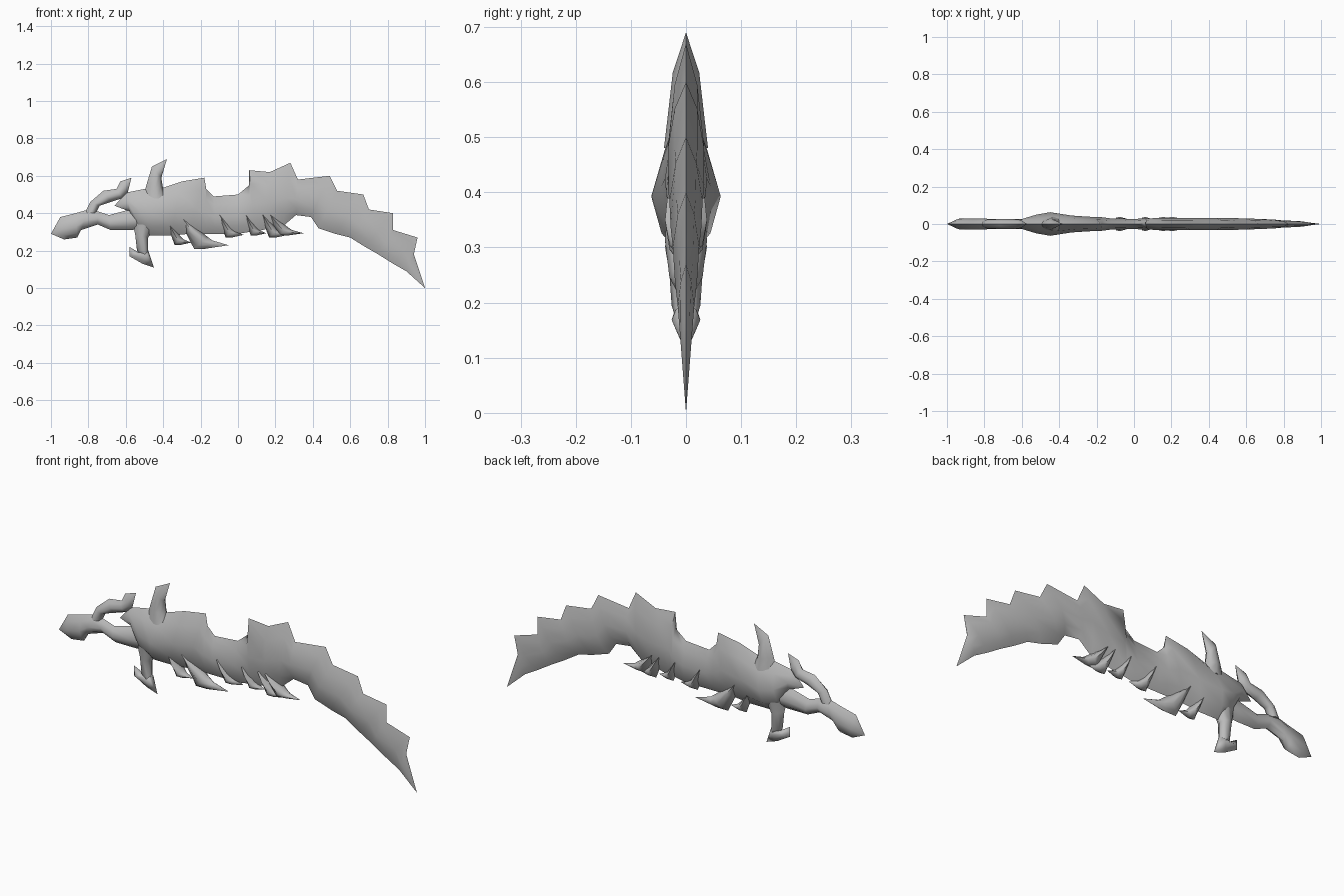
import bpy
import bmesh
from mathutils import Vector

cube = bpy.data.objects.get("Cube")
if cube:
    bpy.data.objects.remove(cube, do_unlink=True)

# One plain grey for the whole weapon
grey = bpy.data.materials.new("bone_grey")
grey.use_nodes = True
colour = (0.5, 0.5, 0.5, 1)
grey.diffuse_color = colour
grey.node_tree.nodes["Principled BSDF"].inputs["Base Color"].default_value = colour

# Lens cross-section: (share of the way from back edge to cutting edge, share of half width)
LENS = [(0, 0), (0.22, 0.62), (0.55, 1), (0.82, 0.7), (1, 0)]


def lens_ring(bm, station):
    """Closed ring of vertices between a back point and an edge point."""
    back_x, back_z, edge_x, edge_z, half_width = station
    back = Vector((back_x, 0, back_z))
    edge = Vector((edge_x, 0, edge_z))
    front_side = [(t, -w) for t, w in LENS]
    rear_side = [(t, w) for t, w in reversed(LENS[1:-1])]
    ring = []
    for t, w in front_side + rear_side:
        point = back.lerp(edge, t)
        point.y = w * half_width
        ring.append(bm.verts.new(point))
    return ring


def loft(name, stations):
    """Skin a row of lens-shaped rings into one closed, smooth part."""
    bm = bmesh.new()
    rings = [lens_ring(bm, station) for station in stations]
    count = len(rings[0])
    for first, second in zip(rings, rings[1:]):
        for i in range(count):
            j = (i + 1) % count
            bm.faces.new((first[i], first[j], second[j], second[i]))
    bm.faces.new(rings[0])
    bm.faces.new(list(reversed(rings[-1])))
    bmesh.ops.remove_doubles(bm, verts=bm.verts, dist=0.0005)
    bmesh.ops.recalc_face_normals(bm, faces=bm.faces)
    mesh = bpy.data.meshes.new(name)
    bm.to_mesh(mesh)
    bm.free()
    mesh.materials.append(grey)
    part = bpy.data.objects.new(name, mesh)
    bpy.context.collection.objects.link(part)
    # Smooth sides, crisp back and cutting edges
    bpy.ops.object.select_all(action="DESELECT")
    part.select_set(True)
    bpy.context.view_layer.objects.active = part
    bpy.ops.object.shade_smooth_by_angle(angle=1.1)
    return part


# Stations are back x, back z, edge x, edge z, half width
# Grip: thick guard end with one raised fin, narrowing to the middle
grip = [
    (-.66, .44, -.66, .44, 0),
    (-.6, .51, -.58, .41, .03),
    (-.5, .53, -.54, .31, .05),
    (-.42, .53, -.47, .28, .063),
    (-.3, .57, -.36, .28, .045),
    (-.18, .59, -.26, .29, .038),
    (-.17, .53, -.17, .29, .036),
    (-.13, .49, -.12, .29, .03),
    (0, .5, 0, .29, .027),
]

# Blade: stepped saw-tooth back over a sweeping cutting edge
blade = [
    (.06, .55, .06, .3, .03),
    (.06, .63, .09, .3, .03),
    (.17, .62, .17, .32, .033),
    (.28, .67, .24, .33, .033),
    (.32, .58, .31, .39, .033),
    (.49, .6, .39, .38, .033),
    (.53, .52, .43, .32, .033),
    (.67, .5, .52, .29, .03),
    (.7, .42, .6, .27, .028),
    (.83, .4, .68, .22, .024),
    (.83, .31, .75, .18, .02),
    (.96, .27, .83, .13, .015),
    (.94, .18, .9, .09, .01),
    (1, 0, 1, 0, 0),
]
loft("grip_and_blade", grip + blade)

# Pommel arm with its blunt beak
loft("pommel_arm", [
    (-1, .29, -1, .29, 0),
    (-.95, .38, -.93, .26, .028),
    (-.87, .4, -.86, .27, .03),
    (-.8, .42, -.84, .31, .03),
    (-.75, .41, -.75, .34, .026),
    (-.69, .39, -.68, .31, .026),
    (-.58, .42, -.57, .31, .028),
    (-.45, .42, -.45, .33, .03),
])

# Curved horn arching from the pommel back towards the guard
loft("pommel_horn", [
    (-.82, .4, -.76, .4, .024),
    (-.79, .46, -.74, .44, .025),
    (-.72, .52, -.68, .46, .026),
    (-.65, .53, -.62, .48, .026),
    (-.63, .57, -.59, .51, .022),
    (-.57, .59, -.57, .59, 0),
])

# Tall spike above the guard
loft("upper_guard_spike", [
    (-.51, .48, -.37, .48, .04),
    (-.49, .55, -.4, .53, .033),
    (-.46, .65, -.41, .59, .024),
    (-.38, .69, -.38, .69, 0),
])

# Long spike below the guard and the barb at its end
loft("lower_guard_spike", [
    (-.57, .36, -.44, .34, .04),
    (-.55, .29, -.48, .27, .032),
    (-.54, .2, -.48, .19, .026),
    (-.45, .11, -.45, .11, 0),
])
loft("lower_guard_barb", [
    (-.58, .22, -.58, .22, 0),
    (-.58, .17, -.53, .19, .022),
    (-.51, .13, -.48, .2, .026),
    (-.45, .11, -.45, .11, 0),
])

# Hooked teeth under the grip share one shape, scaled to each length and drop
TOOTH = [
    (0, 0, .04, 0, .034),
    (.08, -.45, .3, -.3, .038),
    (.26, -1, .55, -.6, .03),
    (.5, -1, .65, -.72, .02),
    (1, -.88, 1, -.88, 0),
]


def tooth(name, x, z, length, drop):
    loft(name, [(x + a * length, z + b * drop, x + c * length, z + d * drop, w)
                for a, b, c, d, w in TOOTH])


teeth = [
    (-.37, .34, .12, .11),
    (-.3, .37, .25, .16),
    (-.1, .39, .13, .12),
    (.04, .39, .11, .11),
    (.13, .39, .14, .12),
    (.17, .39, .18, .11),
]
for number, placement in enumerate(teeth, start=1):
    tooth(f"grip_tooth_{number}", *placement)
